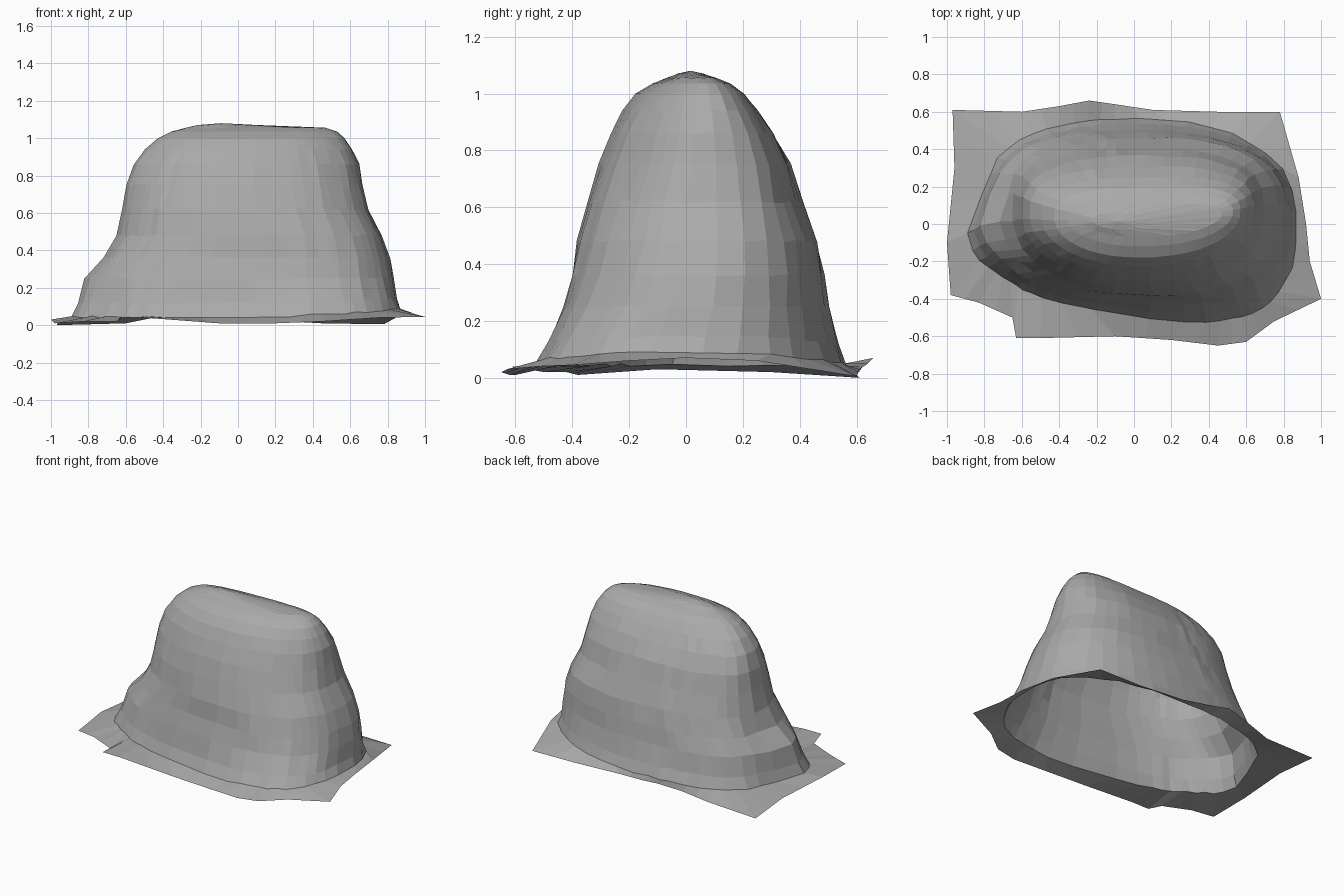
import bpy, bmesh, math, random

random.seed(4)
cube = bpy.data.objects.get("Cube")
if cube:
    bpy.data.objects.remove(cube, do_unlink=True)

# Rim of the spread-out hem, counter-clockwise: x, y, z
HEM = [(.92, 0, .07), (.88, .25, .06), (.78, .6, .005), (.45, .6, .01), (.1, .61, .03),
       (-.1, .64, .05), (-.24, .66, .07), (-.4, .63, .05), (-.6, .6, .01), (-.97, .61, 0),
       (-.96, .3, .02), (-1, -.1, .03), (-.98, -.38, .01), (-.83, -.42, .02),
       (-.65, -.5, .02), (-.63, -.61, .04), (-.5, -.61, .04), (-.1, -.6, .01),
       (.2, -.62, .01), (.45, -.65, .02), (.6, -.63, .03), (.75, -.52, .04),
       (1, -.4, .045), (.94, -.2, .06)]

# Cross-sections of the mound: z, x min, x max, y min, y max
SECTIONS = [(.045, -.88, .87, -.49, .565), (.12, -.85, .85, -.46, .535), (.25, -.82, .83, -.42, .505),
            (.36, -.73, .81, -.395, .485), (.48, -.65, .77, -.375, .46), (.62, -.625, .7, -.345, .41),
            (.75, -.6, .67, -.305, .365), (.86, -.56, .645, -.265, .305), (.94, -.5, .61, -.225, .25),
            (1.0, -.43, .57, -.18, .2), (1.035, -.36, .53, -.12, .15), (1.055, -.28, .47, -.07, .1),
            (1.07, -.22, .1, -.03, .06)]


def squared(value, power):
    return math.copysign(abs(value) ** power, value)


def section_point(section, angle):
    """Point on an outline that is boxy in front and round behind."""
    z, x_min, x_max, y_min, y_max = section
    low = max(0, 1 - z)
    power = .68 + .14 * (1 - low) if math.sin(angle) < 0 else .9
    x = (x_min + x_max) / 2 + (x_max - x_min) / 2 * squared(math.cos(angle), power)
    y = (y_min + y_max) / 2 + (y_max - y_min) / 2 * squared(math.sin(angle), power)
    # low bulge towards one front corner
    if y < 0:
        y *= 1 + .3 * x * low
    # the ends of the ridge lean backwards
    y += .2 * (1 - low) * x * x
    # gully and folds on the creased end
    if x < -.6 and z < .45:
        x += .06 * math.exp(-((y - .2) / .12) ** 2) + .012 * math.sin(5 * angle + 9 * z)
    # hem lifts on one side
    z += .07 * max(0, x) ** 2 * max(0, 1 - 4 * z)
    return x, y, z


def jitter(point, amount):
    return [value + random.uniform(-amount, amount) for value in point]


# Split every hem edge in two and take one evened-out angle per hem point
hem = []
for start, end in zip(HEM, HEM[1:] + HEM[:1]):
    hem += [start, tuple((a + b) / 2 for a, b in zip(start, end))]
count = len(hem)
angles = []
for i in range(count):
    near = [hem[(i + step) % count] for step in (-2, -1, 0, 1, 2)]
    angles.append(math.atan2(sum(p[1] for p in near) / .6, sum(p[0] for p in near) / .9))

mesh = bmesh.new()
rings = [[mesh.verts.new(p) for p in hem]]
for section in SECTIONS:
    amount = .005 if section[0] < .9 else .001
    rings.append([mesh.verts.new(jitter(section_point(section, angle), amount))
                  for angle in angles])

# Skin between neighbouring rings
for lower, upper in zip(rings, rings[1:]):
    for i in range(count):
        j = (i + 1) % count
        mesh.faces.new((lower[i], lower[j], upper[j], upper[i]))

# Crown cap, peaking off-centre
peak = mesh.verts.new((-.09, .015, 1.08))
for i in range(count):
    mesh.faces.new((rings[-1][i], rings[-1][(i + 1) % count], peak))
mesh.normal_update()

data = bpy.data.meshes.new("draped_mound")
mesh.to_mesh(data)
mesh.free()
mound = bpy.data.objects.new("draped_mound", data)
bpy.context.collection.objects.link(mound)

# Single plain grey
grey = bpy.data.materials.new("plain_grey")
grey.use_nodes = True
colour = (.4, .4, .4, 1)
grey.diffuse_color = colour
grey.node_tree.nodes["Principled BSDF"].inputs["Base Color"].default_value = colour
data.materials.append(grey)
